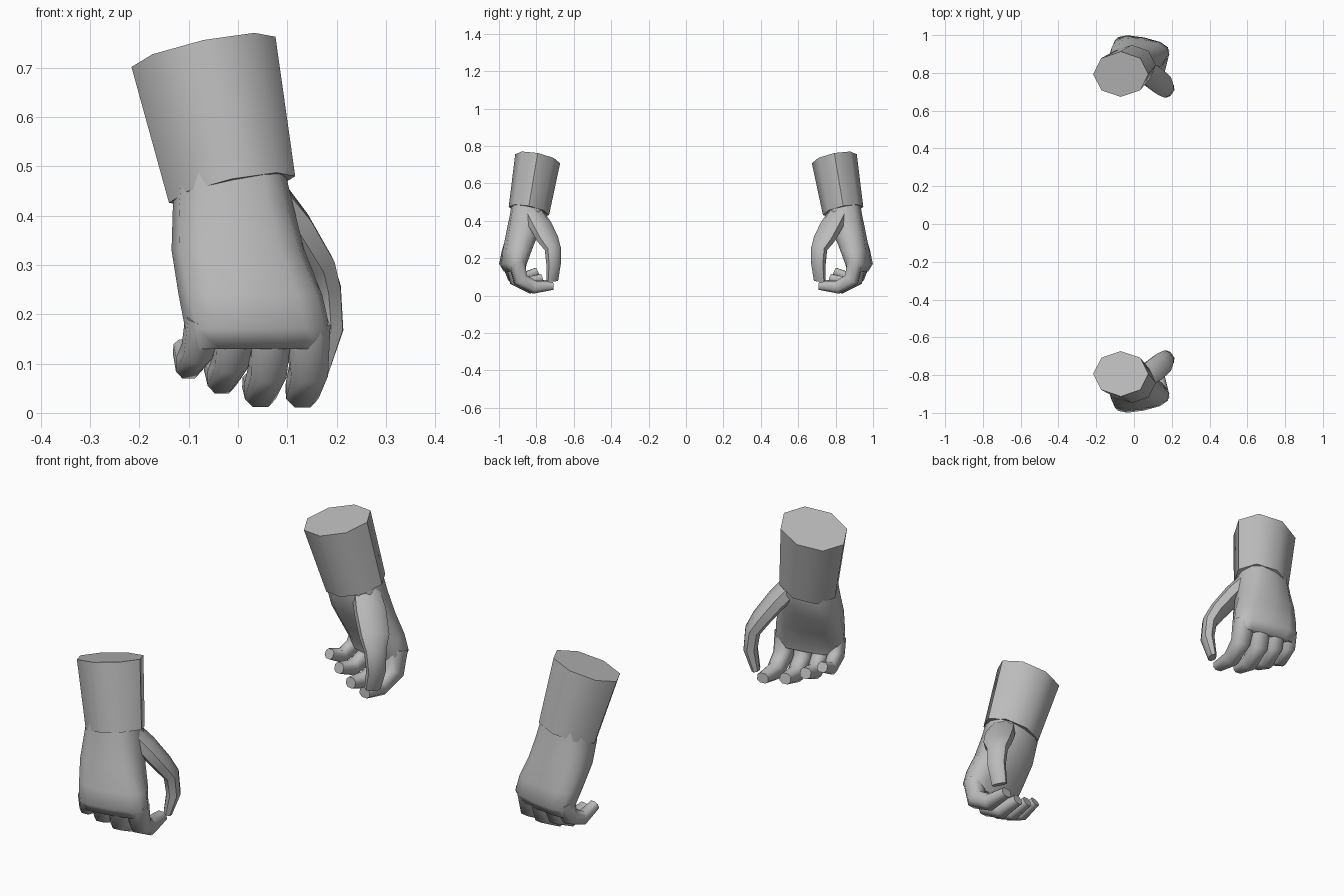
import bpy, bmesh, math
from mathutils import Vector

if "Cube" in bpy.data.objects:
    bpy.data.objects.remove(bpy.data.objects["Cube"])

grey = bpy.data.materials.new("grey")
grey.diffuse_color = (0.5, 0.5, 0.5, 1)
grey.use_nodes = True
grey.node_tree.nodes["Principled BSDF"].inputs["Base Color"].default_value = grey.diffuse_color


def loft(name, rings, flip, angle):
    """Skin closed rings of points, cap both ends; flip mirrors across y."""
    bm = bmesh.new()
    rows = [[bm.verts.new((p[0], p[1] * flip, p[2])) for p in r] for r in rings]
    n = len(rows[0])
    for a, b in zip(rows, rows[1:]):
        for i in range(n):
            j = (i + 1) % n
            bm.faces.new((a[i], a[j], b[j], b[i]))
    bm.faces.new(rows[0])
    bm.faces.new(rows[-1])
    bmesh.ops.recalc_face_normals(bm, faces=bm.faces)
    me = bpy.data.meshes.new(name)
    bm.to_mesh(me)
    bm.free()
    me.materials.append(grey)
    ob = bpy.data.objects.new(name, me)
    bpy.context.collection.objects.link(ob)
    bpy.ops.object.select_all(action='DESELECT')
    ob.select_set(True)
    bpy.context.view_layer.objects.active = ob
    bpy.ops.object.shade_smooth_by_angle(angle=math.radians(angle))
    return ob


def section(c, u, v, n=8, power=1.0, phase=0.0):
    """Rounded section spanned by half-axes u and v; low power is boxier."""
    pts = []
    for i in range(n):
        a = 2 * math.pi * i / n + phase
        ca, sa = math.cos(a), math.sin(a)
        pts.append(c + u * math.copysign(abs(ca) ** power, ca)
                   + v * math.copysign(abs(sa) ** power, sa))
    return pts


def tube(name, path, side, flip):
    """Digit along path points (x, y, z, half width, half thickness)."""
    pts = [Vector(p[:3]) for p in path]
    rings = []
    for i, p in enumerate(path):
        t = (pts[min(i + 1, len(pts) - 1)] - pts[max(i - 1, 0)]).normalized()
        s = Vector(side)
        s = (s - t * s.dot(t)).normalized()
        rings.append(section(pts[i], s * p[3], t.cross(s) * p[4], 8, 0.8, math.pi / 8))
    return loft(name, rings, flip, 50)


# palm stations: centre x, y, z, half width, half thickness, yaw
PALM = [(-0.015, -0.84, 0.50, 0.108, 0.090, 0.0),
        (-0.010, -0.848, 0.42, 0.122, 0.096, 0.0),
        (0.000, -0.875, 0.33, 0.135, 0.088, 0.06),
        (0.025, -0.905, 0.24, 0.147, 0.076, 0.14),
        (0.040, -0.925, 0.17, 0.150, 0.064, 0.20),
        (0.040, -0.918, 0.13, 0.140, 0.046, 0.20)]

FINGERS = {
    "index_finger": [(0.140, -0.905, 0.18, 0.048, 0.044), (0.143, -0.885, 0.085, 0.040, 0.042),
                     (0.130, -0.81, 0.045, 0.035, 0.037), (0.122, -0.71, 0.052, 0.027, 0.022)],
    "middle_finger": [(0.067, -0.925, 0.18, 0.044, 0.044), (0.060, -0.905, 0.085, 0.039, 0.042),
                      (0.045, -0.83, 0.045, 0.034, 0.036), (0.033, -0.74, 0.062, 0.026, 0.023)],
    "ring_finger": [(-0.005, -0.94, 0.18, 0.042, 0.042), (-0.015, -0.92, 0.105, 0.036, 0.040),
                    (-0.033, -0.85, 0.070, 0.031, 0.033), (-0.045, -0.77, 0.095, 0.025, 0.023)],
    "little_finger": [(-0.070, -0.95, 0.19, 0.037, 0.040), (-0.083, -0.93, 0.125, 0.032, 0.038),
                      (-0.100, -0.865, 0.098, 0.028, 0.030), (-0.110, -0.795, 0.130, 0.023, 0.022)],
}

THUMB = [(0.045, -0.825, 0.45, 0.055, 0.045), (0.100, -0.780, 0.38, 0.066, 0.040),
         (0.150, -0.738, 0.30, 0.062, 0.036), (0.172, -0.712, 0.25, 0.045, 0.033),
         (0.180, -0.708, 0.17, 0.040, 0.030), (0.158, -0.715, 0.08, 0.034, 0.018)]

for label, flip in (("front", 1), ("back", -1)):
    # eight-sided cuff with tilted ends
    cuff = []
    for cx, cy, cz, rx, ry in ((-0.012, -0.84, 0.453, 0.128, 0.108),
                               (-0.07, -0.793, 0.732, 0.146, 0.120)):
        cuff.append(section(Vector((cx, cy, cz)), Vector((rx, 0, 0.21 * rx)),
                            Vector((0, ry, -0.2 * ry))))
    loft(label + "_cuff", cuff, flip, 50)

    # palm and wrist
    rings = []
    for x, y, z, w, t, yaw in PALM:
        u = Vector((math.cos(yaw), math.sin(yaw), 0))
        v = Vector((-u.y, u.x, 0))
        rings.append(section(Vector((x, y, z)), u * w, v * t, 12, 0.75))
    loft(label + "_palm", rings, flip, 60)

    # curled fingers and hanging thumb
    for name, path in FINGERS.items():
        tube(label + "_" + name, path, (1, 0.15, 0), flip)
    tube(label + "_thumb", THUMB, (0.55, -0.83, 0), flip)
